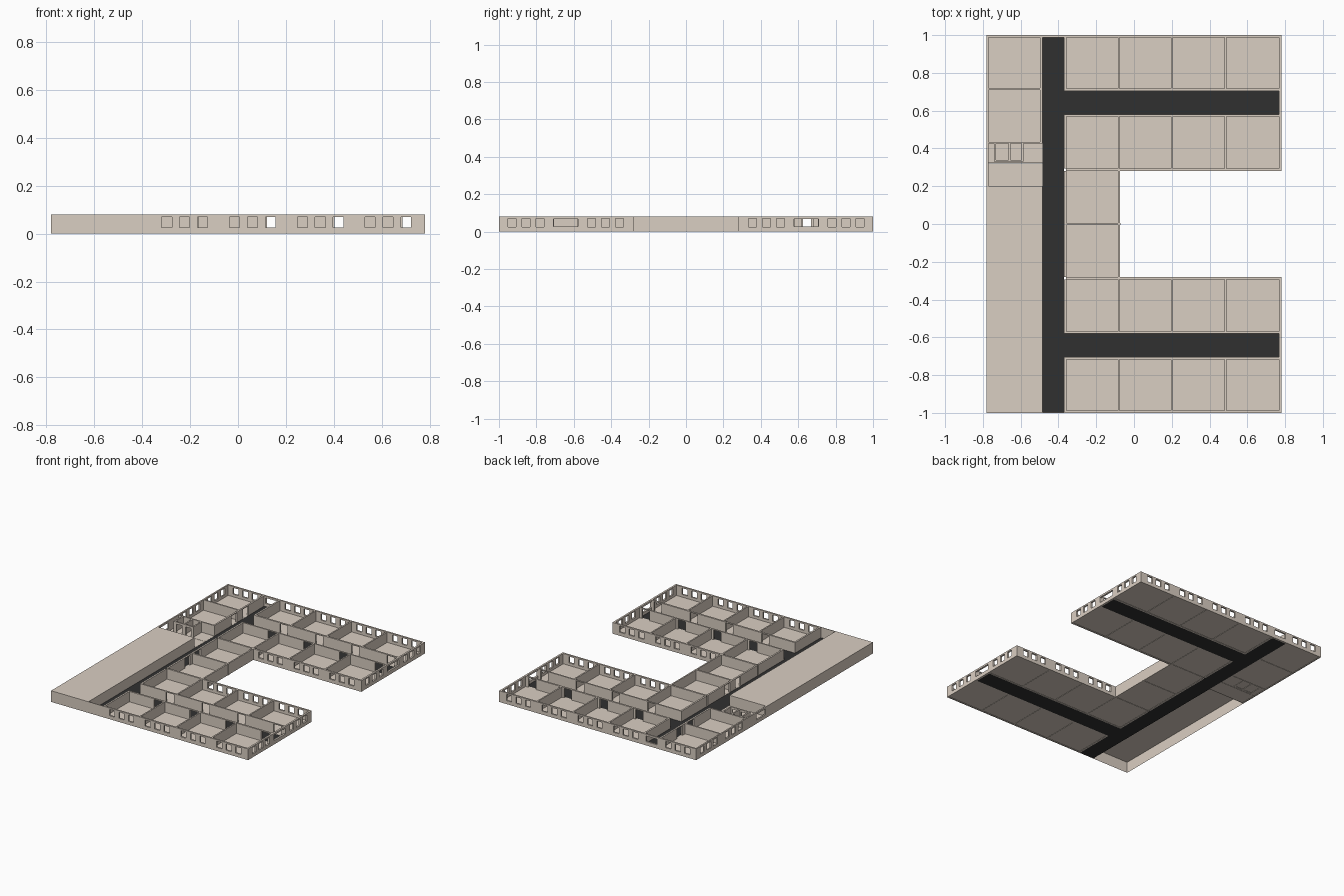
import bpy, bmesh
from mathutils import Vector

if "Cube" in bpy.data.objects:
    bpy.data.objects.remove(bpy.data.objects["Cube"])

H = 0.08          # storey height


def material(name, rgb):
    m = bpy.data.materials.new(name)
    m.diffuse_color = (*rgb, 1)
    m.use_nodes = True
    m.node_tree.nodes["Principled BSDF"].inputs["Base Color"].default_value = m.diffuse_color
    return m


PLASTER = material("plaster", (0.70, 0.62, 0.54))
CARPET = material("dark_carpet", (0.03, 0.03, 0.03))


def finish(name, bm, mat):
    bmesh.ops.recalc_face_normals(bm, faces=bm.faces)
    me = bpy.data.meshes.new(name)
    bm.to_mesh(me)
    bm.free()
    me.materials.append(mat)
    ob = bpy.data.objects.new(name, me)
    bpy.context.collection.objects.link(ob)
    return ob


def box(name, x0, x1, y0, y1, z0, z1, mat=PLASTER, open_bottom=False):
    bm = bmesh.new()
    bmesh.ops.create_cube(bm, size=1)
    for v in bm.verts:
        v.co = Vector(((x0, x1)[v.co.x > 0], (y0, y1)[v.co.y > 0], (z0, z1)[v.co.z > 0]))
    if open_bottom:
        low = [f for f in bm.faces if f.calc_center_median().z < z0 + 1e-6]
        bmesh.ops.delete(bm, geom=low, context='FACES')
    return finish(name, bm, mat)


def wall(name, axis, t0, t1, a, b, holes=()):
    """Wall running along axis from a to b, thickness t0..t1, with rectangular holes."""
    a, b = sorted((a, b))
    t0, t1 = sorted((t0, t1))
    ss = sorted({a, b, *[h[0] for h in holes], *[h[1] for h in holes]})
    zs = sorted({0, H, *[h[2] for h in holes], *[h[3] for h in holes]})

    def place(s, z):
        return (s, t0, z) if axis == 'x' else (t0, s, z)

    bm = bmesh.new()
    grid = [[bm.verts.new(place(s, z)) for z in zs] for s in ss]
    for i in range(len(ss) - 1):
        for j in range(len(zs) - 1):
            cs, cz = (ss[i] + ss[i + 1]) / 2, (zs[j] + zs[j + 1]) / 2
            if not any(h[0] < cs < h[1] and h[2] < cz < h[3] for h in holes):
                bm.faces.new((grid[i][j], grid[i + 1][j], grid[i + 1][j + 1], grid[i][j + 1]))
    out = bmesh.ops.extrude_face_region(bm, geom=bm.faces[:])
    shift = (0, t1 - t0, 0) if axis == 'x' else (t1 - t0, 0, 0)
    bmesh.ops.translate(bm, vec=shift, verts=[v for v in out['geom'] if isinstance(v, bmesh.types.BMVert)])
    bmesh.ops.dissolve_limit(bm, angle_limit=0.01, verts=bm.verts[:], edges=bm.edges[:])
    return finish(name, bm, PLASTER)


def windows(centres):
    return [(c + d - 0.021, c + d + 0.021, 0.025, 0.07) for c in centres for d in (-0.075, 0, 0.075)]


def wide(c, w=0.13):
    return [(c - w / 2, c + w / 2, 0.027, 0.067)]


def doors(centres):
    return [(c - 0.03, c + 0.03, 0.006, 0.074) for c in centres]


def floor(name, x0, x1, y0, y1):
    y0, y1 = sorted((y0, y1))
    return box(name, x0, x1, y0, y1, 0.002, 0.006)


ROOMS = (-0.2225, 0.0605, 0.3435, 0.6265)
DOORS = [c + 0.09 for c in ROOMS]

# the two mirrored wings, each with two rows of rooms around a corridor
for s, side in ((1, "north"), (-1, "south")):
    inner, outer = 0.43 * s, 0.855 * s
    if s > 0:
        wall("north_outer_wall", 'x', 0.988, 1.0, -0.78, 0.78,
             windows((-0.635, *ROOMS)) + wide(-0.4275, 0.09))
    else:
        wall("south_outer_wall", 'x', -1.0, -0.988, -0.37, 0.78, windows(ROOMS))
    wall(side + "_wing_end_wall", 'y', 0.767, 0.78, s * 0.28, s * 0.988,
         windows((inner, outer)) + wide(0.643 * s))
    wall(side + "_courtyard_wall", 'x', s * 0.28, s * 0.293, -0.36, 0.767, windows(ROOMS[1:]))
    wall(side + "_corridor_inner_wall", 'x', s * 0.57, s * 0.58, -0.37, 0.767, doors(DOORS))
    wall(side + "_corridor_outer_wall", 'x', s * 0.705, s * 0.718, -0.37, 0.767, doors(DOORS))
    for row, y0, y1 in (("inner", 0.293, 0.57), ("outer", 0.718, 0.988)):
        wall(f"{side}_{row}_hall_wall", 'y', -0.37, -0.358, s * y0, s * y1)
        floor(f"{side}_{row}_room_floor", -0.358, 0.767, s * y0, s * y1)
        for i, c in enumerate(ROOMS[:3]):
            wall(f"{side}_{row}_partition_{i}", 'y', c + 0.1365, c + 0.1465, s * y0, s * y1)
    ya, yb = sorted((s * 0.58, s * 0.705))
    box(side + "_corridor_floor", -0.37, 0.767, ya, yb, 0, 0.005, CARPET)

    # central room linking this wing to the other
    wall(side + "_central_hall_wall", 'y', -0.37, -0.358, s * 0.006, s * 0.28, doors([0.06 * s]))
    wall(side + "_central_courtyard_wall", 'y', -0.085, -0.075, s * 0.006, s * 0.28)
    floor(side + "_central_room_floor", -0.358, -0.085, s * 0.006, s * 0.28)

box("central_partition", -0.37, -0.072, -0.006, 0.006, 0, H)

# main corridor
box("main_corridor_floor", -0.485, -0.37, -0.996, 0.988, 0, 0.005, CARPET)
box("main_corridor_end_wall", -0.485, -0.37, -1.0, -0.996, 0, H)

# closed hall block, hollow underneath
box("closed_hall", -0.78, -0.485, -1.0, 0.2, 0, H, open_bottom=True)

# west rooms and stair landing
wall("west_outer_wall", 'y', -0.78, -0.77, 0.2, 0.988,
     windows((0.5725, 0.855)) + wide(0.265, 0.1))
wall("west_hall_wall", 'y', -0.497, -0.485, 0.425, 0.988, doors((0.65, 0.78)))
wall("west_room_partition", 'x', 0.71, 0.72, -0.77, -0.497)
wall("west_service_wall", 'x', 0.425, 0.435, -0.77, -0.497)
floor("west_room_floor_a", -0.77, -0.497, 0.435, 0.71)
floor("west_room_floor_b", -0.77, -0.497, 0.72, 0.988)
floor("stair_landing_floor", -0.77, -0.485, 0.2, 0.32)
floor("lift_lobby_floor", -0.77, -0.485, 0.322, 0.425)

# twin lift shafts
for i, x in enumerate((-0.735, -0.66, -0.59)):
    wall(f"lift_side_wall_{i}", 'y', x - 0.005, x + 0.005, 0.34, 0.425)
wall("lift_front_wall", 'x', 0.33, 0.34, -0.74, -0.585,
     [(-0.72, -0.675, 0.006, 0.065), (-0.645, -0.605, 0.006, 0.065)])
